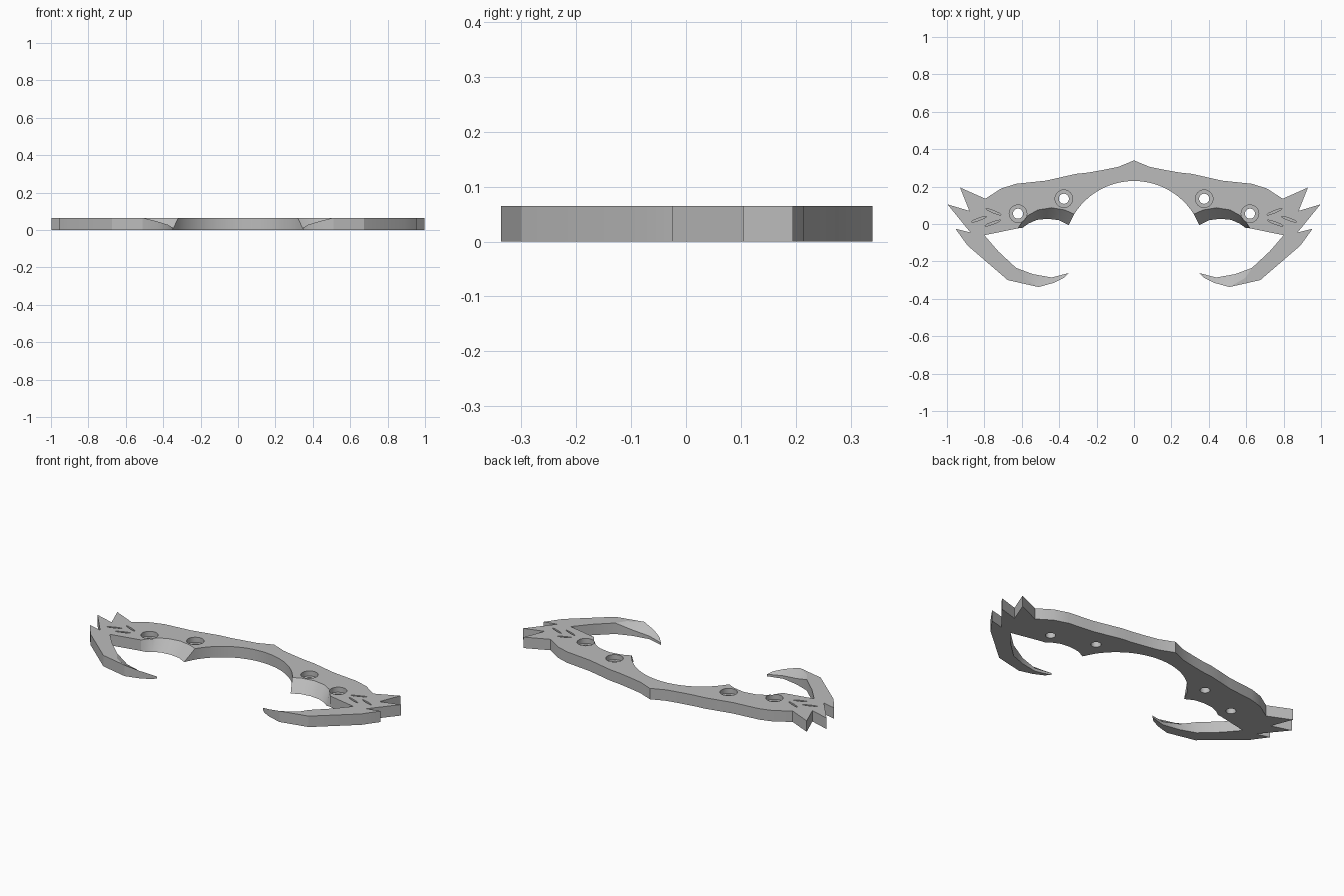
import bpy, bmesh
from math import sin, cos, radians
from mathutils import Matrix

old = bpy.data.objects.get("Cube")
if old:
    bpy.data.objects.remove(old, do_unlink=True)

T = 0.065  # plate thickness

steel = bpy.data.materials.new("grey steel")
steel.use_nodes = True
GREY = (0.5, 0.5, 0.5, 1)
steel.diffuse_color = GREY
steel.node_tree.nodes["Principled BSDF"].inputs["Base Color"].default_value = GREY


def upright(points):
    """Bottom and top points of a vertical wall."""
    return [((x, y, 0), (x, y, T)) for x, y in points]


# Upper edge and pronged end of the left half
upper = upright([(0, .34), (.085, .305), (.16, .29), (.245, .275), (.31, .268),
                 (.39, .25), (.47, .232), (.63, .215), (.71, .19), (.795, .135),
                 (.93, .195), (.88, .07), (.997, .105), (.875, -.045),
                 (.955, -.025), (.89, -.115), (.675, -.3)])

# Claw, thinning towards its point
claw_outer = [(.51, -.337, T), (.43, -.315, .045), (.375, -.288, .028)]
claw_tip = (.348, -.262, .012)
claw_inner = [(.44, -.286, .018), (.54, -.268, .035), (.63, -.235, T)]
claw_ridge = (.595, -.288, T)
claw = [((x, y, 0), (x, y, z)) for x, y, z in claw_outer + [claw_tip] + claw_inner]

# Inside of the claw arm
arm = upright([(.725, -.147), (.80, -.06), (.62, -.023)])


# Round arch, centred below the middle
def arch_point(angle):
    a = radians(angle)
    return (.377 * cos(a), .377 * sin(a) - .147)


arch_start = 32
arch = upright([arch_point(arch_start + (90 - arch_start) * i / 12) for i in range(12)]
               + [(0, .23)])

# Sloped scallop between the arm and the arch
scallop_low = [(.595, -.02), (.565, .002), (.52, .022), (.46, .028), (.40, .02),
               arch_point(22)]
scallop_high = [(.60, .008), (.568, .045), (.515, .075), (.44, .087), (.37, .075),
                arch_point(arch_start)]
scallop = [((*a, 0), (*b, T)) for a, b in zip(scallop_low, scallop_high)]

bm = bmesh.new()
made = {}


def vert(p):
    key = tuple(round(c, 4) for c in p)
    if key not in made:
        made[key] = bm.verts.new(p)
    return made[key]


def face(points):
    unique = list(dict.fromkeys(vert(p) for p in points))
    return bm.faces.new(unique)


outline = upper + claw + arm + scallop + arch
for (b0, t0), (b1, t1) in zip(outline, outline[1:]):
    face([b0, b1, t1, t0])
face([b for b, t in outline])
top_pairs = upper + claw[:1] + [(None, claw_ridge)] + claw[-1:] + arm + scallop + arch
face([t for b, t in top_pairs])

# Sloped top of the claw
o, i = claw_outer, claw_inner
slope = [face([o[0], claw_ridge, i[2], i[1], o[1]]),
         face([o[1], i[1], i[0], o[2]]),
         face([o[2], i[0], claw_tip])]
bmesh.ops.triangulate(bm, faces=slope)
bmesh.ops.recalc_face_normals(bm, faces=bm.faces[:])

# Mirror to the other half
copy = bmesh.ops.duplicate(bm, geom=bm.verts[:] + bm.edges[:] + bm.faces[:])["geom"]
bmesh.ops.scale(bm, vec=(-1, 1, 1), verts=[g for g in copy if isinstance(g, bmesh.types.BMVert)])
bmesh.ops.remove_doubles(bm, verts=bm.verts[:], dist=.0005)
bmesh.ops.recalc_face_normals(bm, faces=bm.faces[:])


def add_object(name, mesh_data):
    mesh = bpy.data.meshes.new(name)
    mesh_data.to_mesh(mesh)
    mesh_data.free()
    obj = bpy.data.objects.new(name, mesh)
    bpy.context.collection.objects.link(obj)
    mesh.materials.append(steel)
    return obj


plate = add_object("clawed_plate", bm)

# Cutters: screw recesses, through holes and decorative slits
recess, holes = bmesh.new(), bmesh.new()
for side in (-1, 1):
    for x, y in ((.62, .055), (.375, .135)):
        at = Matrix.Translation((side * x, y, T))
        bmesh.ops.create_cone(recess, cap_ends=True, segments=32, radius1=.047,
                              radius2=.047, depth=.06, matrix=at)
        bmesh.ops.create_cone(holes, cap_ends=True, segments=32, radius1=.027,
                              radius2=.027, depth=.3, matrix=at)
    for x, y in ((.75, .065), (.83, .025), (.755, .005)):
        at = (Matrix.Translation((side * x, y, T))
              @ Matrix.Rotation(radians(side * (22 if y > .05 else -20)), 4, "Z")
              @ Matrix.Diagonal((.045, .006, .02, 1)))
        bmesh.ops.create_cone(recess, cap_ends=True, segments=8, radius1=1,
                              radius2=1, depth=2, matrix=at)

cutters = [add_object("recess_cutter", recess), add_object("hole_cutter", holes)]
for cutter in cutters:
    cutter.hide_render = True
    cut = plate.modifiers.new("cut", "BOOLEAN")
    cut.operation = "DIFFERENCE"
    cut.solver = "EXACT"
    cut.object = cutter

# Apply the cuts and discard the cutters
graph = bpy.context.evaluated_depsgraph_get()
finished = bpy.data.meshes.new_from_object(plate.evaluated_get(graph))
plate.modifiers.clear()
plate.data = finished
for cutter in cutters:
    bpy.data.objects.remove(cutter, do_unlink=True)

bpy.ops.object.select_all(action="DESELECT")
plate.select_set(True)
bpy.context.view_layer.objects.active = plate
bpy.ops.object.shade_smooth_by_angle(angle=radians(25))
